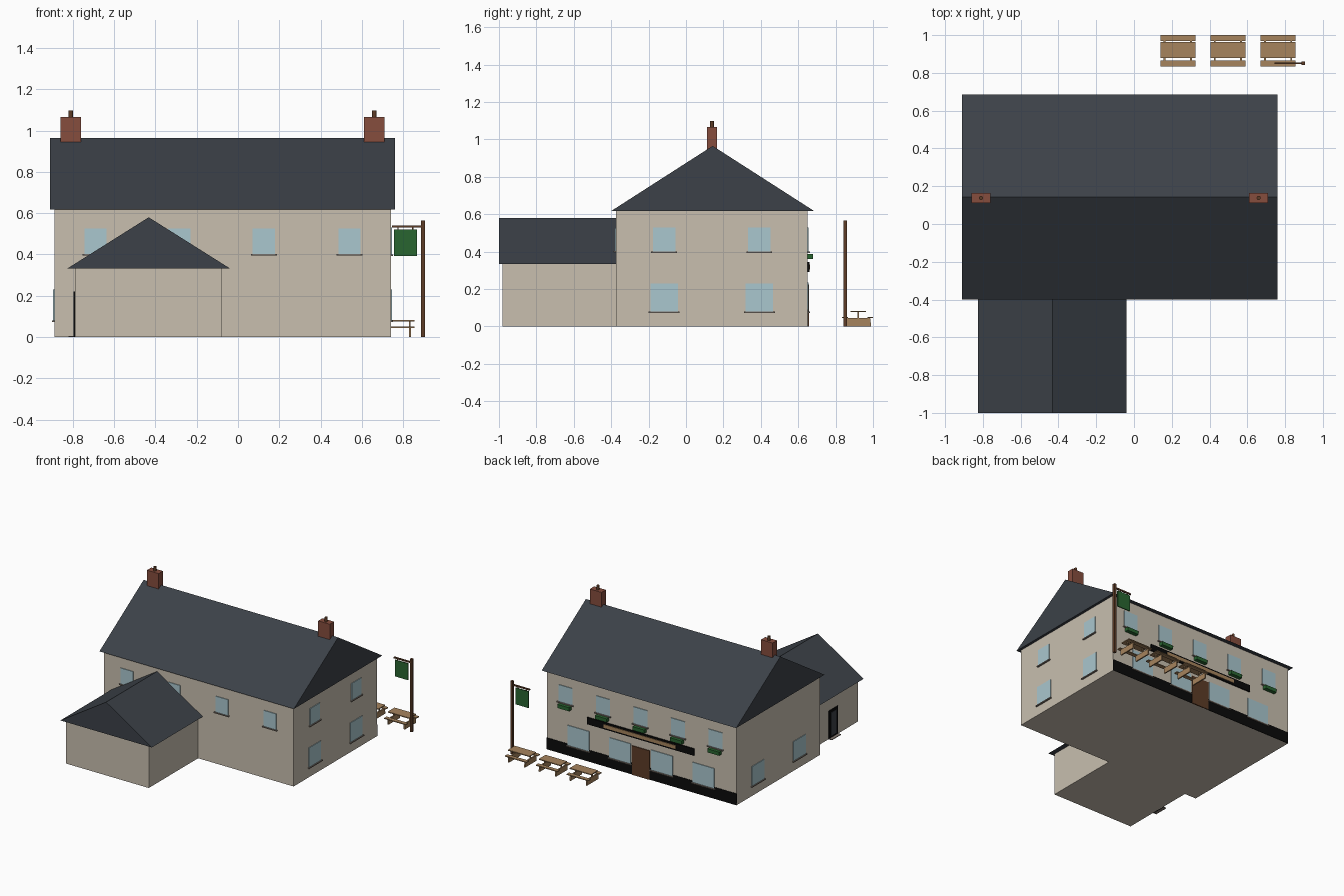
import bpy
import bmesh
from mathutils import Vector

cube = bpy.data.objects.get("Cube")
if cube:
    bpy.data.objects.remove(cube, do_unlink=True)


def material(name, r, g, b):
    m = bpy.data.materials.new(name)
    m.use_nodes = True
    m.diffuse_color = (r, g, b, 1)
    bsdf = next(n for n in m.node_tree.nodes if n.type == 'BSDF_PRINCIPLED')
    bsdf.inputs["Base Color"].default_value = (r, g, b, 1)
    return m


WALL = material("beige render", .58, .52, .43)
SLATE = material("slate", .045, .053, .065)
GLASS = material("pale blue glass", .40, .57, .62)
BRICK = material("red brick", .24, .075, .048)
GREEN = material("green", .022, .13, .03)
TIMBER = material("light timber", .38, .23, .11)
DARK = material("dark timber", .11, .045, .02)
BLACK = material("black paint", .003, .003, .003)
STONE = material("grey stone", .24, .20, .17)


def finish(name, bm, mat):
    bmesh.ops.recalc_face_normals(bm, faces=bm.faces)
    mesh = bpy.data.meshes.new(name)
    bm.to_mesh(mesh)
    bm.free()
    mesh.materials.append(mat)
    obj = bpy.data.objects.new(name, mesh)
    bpy.context.collection.objects.link(obj)
    return obj


def box(name, x, y, z, mat):
    """Box from (low, high) ranges on each axis."""
    bm = bmesh.new()
    bmesh.ops.create_cube(bm, size=1)
    for v in bm.verts:
        v.co = Vector([a + (b - a) * (c + .5) for (a, b), c in zip((x, y, z), v.co)])
    return finish(name, bm, mat)


def prism(name, profile, start, end, mat):
    """Extrude a closed 3D profile along the vector from start to end."""
    bm = bmesh.new()
    face = bm.faces.new([bm.verts.new(Vector(p) + Vector(start)) for p in profile])
    out = bmesh.ops.extrude_face_region(bm, geom=[face])
    moved = [g for g in out["geom"] if isinstance(g, bmesh.types.BMVert)]
    bmesh.ops.translate(bm, verts=moved, vec=Vector(end) - Vector(start))
    return finish(name, bm, mat)


def cylinder(name, x, y, z0, z1, radius, mat):
    bm = bmesh.new()
    bmesh.ops.create_cone(bm, cap_ends=True, segments=12, radius1=radius,
                          radius2=radius, depth=z1 - z0)
    bmesh.ops.translate(bm, verts=bm.verts, vec=(x, y, (z0 + z1) / 2))
    return finish(name, bm, mat)


# Each wall: axis it faces, position on it, outward direction
FRONT, BACK = ('y', -.375, -1), ('y', .65, 1)
LEFT, RIGHT = ('x', .74, 1), ('x', -.89, -1)
ANNEX_SIDE = ('x', -.79, -1)


def plate(name, wall, centre, width, z, depth, mat):
    axis, pos, sign = wall
    out = tuple(sorted((pos - sign * .003, pos + sign * depth)))
    along = (centre - width / 2, centre + width / 2)
    x, y = (along, out) if axis == 'y' else (out, along)
    return box(name, x, y, z, mat)


def window(name, wall, centre, width, z0, z1):
    plate(name + "_glass", wall, centre, width, (z0, z1), .005, GLASS)
    plate(name + "_sill", wall, centre, width + .018, (z0 - .008, z0), .012, STONE)


# Main house and its gabled roof
box("main_walls", (-.89, .74), (-.375, .65), (0, .62), WALL)
prism("main_roof", [(0, -.4, .617), (0, .685, .617), (0, .1425, .965)],
      (-.91, 0, 0), (.76, 0, 0), SLATE)

# Annex and its gabled roof
box("annex_walls", (-.79, -.08), (-.98, -.37), (0, .335), WALL)
prism("annex_roof", [(-.825, 0, .333), (-.04, 0, .333), (-.4325, 0, .58)],
      (0, -1, 0), (0, -.37, 0), SLATE)
plate("annex_door_frame", ANNEX_SIDE, -.675, .11, (0, .22), .006, BLACK)
plate("annex_door_panel", ANNEX_SIDE, -.675, .065, (.02, .20), .008, SLATE)
plate("annex_step", ANNEX_SIDE, -.675, .11, (0, .006), .03, STONE)

# Chimneys with pots
for side, x in (("left", .66), ("right", -.81)):
    box(side + "_chimney", (x - .05, x + .05), (.112, .165), (.9, 1.065), BRICK)
    cylinder(side + "_chimney_pot", x, .138, 1.06, 1.097, .011, DARK)

# Plain windows on the front and the two ends
for i, x in enumerate((-.69, -.285, .125, .54)):
    window(f"front_window_{i}", FRONT, x, .108, .402, .525)
for i, y in enumerate((-.117, .392)):
    window(f"left_lower_window_{i}", LEFT, y, .148, .08, .23)
    window(f"left_upper_window_{i}", LEFT, y, .12, .4, .53)
    window(f"right_lower_window_{i}", RIGHT, y, .148, .08, .23)

# Street side: plinth, windows with planters, door and fascia
plate("plinth", BACK, -.075, 1.63, (0, .09), .003, BLACK)
for i in range(5):
    x = .578 - i * .322
    window(f"back_upper_window_{i}", BACK, x, .12, .4, .53)
    box(f"planter_{i}", (x - .05, x + .05), (.65, .68), (.36, .388), GREEN)
for i in range(4):
    window(f"back_lower_window_{i}", BACK, .467 - i * .358, .185, .08, .235)
plate("street_door", BACK, -.07, .15, (0, .225), .007, DARK)
plate("fascia_board", BACK, -.07, .92, (.29, .343), .009, BLACK)
plate("fascia_strip", BACK, -.065, .62, (.303, .33), .014, TIMBER)

# Hanging sign on a post
box("sign_post", (.886, .905), (.842, .86), (0, .565), DARK)
box("sign_arm", (.745, .89), (.846, .856), (.53, .541), DARK)
box("sign_panel", (.755, .867), (.847, .855), (.392, .52), GREEN)
for i, x in enumerate((.775, .847)):
    box(f"sign_hanger_{i}", (x - .003, x + .003), (.849, .853), (.515, .535), DARK)

# Picnic tables
for i, x in enumerate((.2325, .4975, .7625)):
    span = (x - .0925, x + .0925)
    box(f"table_top_{i}", span, (.88, .963), (.076, .083), TIMBER)
    for j, y in enumerate((.835, .97)):
        box(f"table_bench_{i}_{j}", span, (y, y + .03), (.044, .051), TIMBER)
    for j, leg_x in enumerate((x - .07, x + .07)):
        prism(f"table_trestle_{i}_{j}",
              [(0, .85, 0), (0, .99, 0), (0, .985, .044), (0, .85, .044)],
              (leg_x - .005, 0, 0), (leg_x + .005, 0, 0), TIMBER)
        box(f"table_prop_{i}_{j}", (leg_x - .004, leg_x + .004), (.917, .925),
            (.04, .078), TIMBER)
